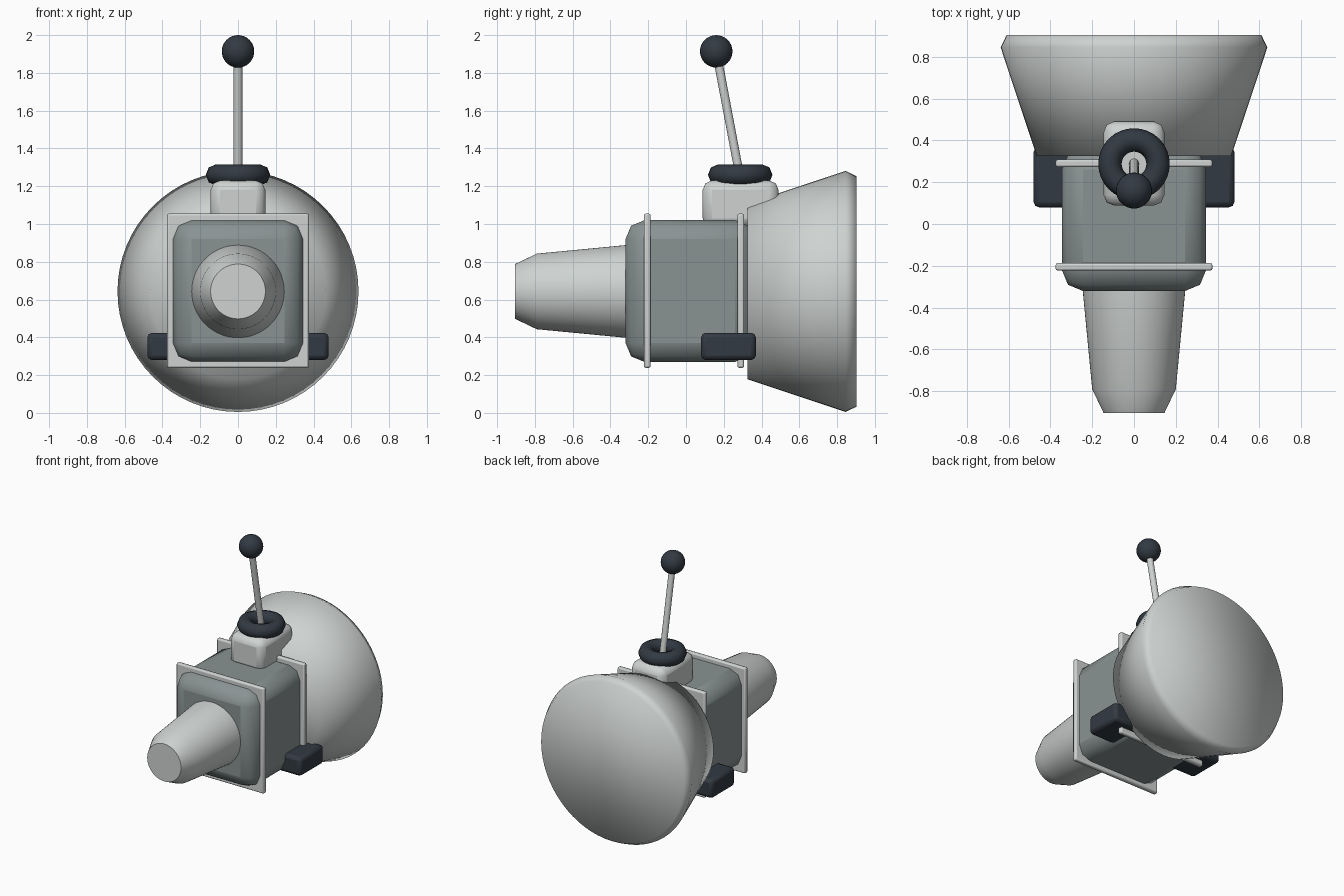
import bpy, math
from mathutils import Vector

if "Cube" in bpy.data.objects:
    bpy.data.objects.remove(bpy.data.objects["Cube"])


def material(name, rgb):
    m = bpy.data.materials.new(name)
    m.diffuse_color = (*rgb, 1)
    m.use_nodes = True
    m.node_tree.nodes["Principled BSDF"].inputs["Base Color"].default_value = m.diffuse_color
    return m


LIGHT = material("light_grey", (0.62, 0.65, 0.64))
BODY = material("mid_grey", (0.25, 0.29, 0.29))
DARK = material("dark_slate", (0.032, 0.042, 0.055))


def finish(name, mat, angle=None):
    ob = bpy.context.object
    ob.name = name
    ob.data.materials.append(mat)
    if angle is None:
        bpy.ops.object.shade_smooth()
    else:
        bpy.ops.object.shade_smooth_by_angle(angle=math.radians(angle))
    return ob


def box(name, mat, lo, hi, bevel, segments=2):
    lo, hi = Vector(lo), Vector(hi)
    bpy.ops.mesh.primitive_cube_add(size=1, location=(lo + hi) / 2)
    bpy.context.object.scale = hi - lo
    bpy.ops.object.transform_apply(location=False, rotation=False, scale=True)
    ob = finish(name, mat, 50)
    mod = ob.modifiers.new("rounded_edges", 'BEVEL')
    mod.width, mod.segments = bevel, segments
    return ob


def lathe(name, mat, profile, z, angle, n=64):
    """Closed solid turned about a front-to-back axis; profile is (y, radius)."""
    verts = [(r * math.cos(2 * math.pi * i / n), y, z + r * math.sin(2 * math.pi * i / n))
             for y, r in profile for i in range(n)]
    faces = [(k * n + i, (k + 1) * n + i, (k + 1) * n + (i + 1) % n, k * n + (i + 1) % n)
             for k in range(len(profile) - 1) for i in range(n)]
    last = (len(profile) - 1) * n
    faces += [tuple(range(n)), tuple(reversed(range(last, last + n)))]
    me = bpy.data.meshes.new(name)
    me.from_pydata(verts, [], faces)
    me.update()
    ob = bpy.data.objects.new(name, me)
    bpy.context.collection.objects.link(ob)
    bpy.ops.object.select_all(action='DESELECT')
    bpy.context.view_layer.objects.active = ob
    ob.select_set(True)
    return finish(name, mat, angle)


AXIS_Z = 0.643

# Main housing with a flange plate at each end
box("housing", BODY, (-0.345, -0.32, 0.27), (0.345, 0.36, 1.02), 0.1)
for name, y in (("front_flange", -0.205), ("rear_flange", 0.29)):
    box(name, LIGHT, (-0.375, y - 0.018, 0.238), (0.375, y + 0.018, 1.055), 0.01)

# Tapered nose and flared rear bell
lathe("nose", LIGHT, [(-0.905, 0.145), (-0.79, 0.2), (-0.3, 0.247)], AXIS_Z, 60)
lathe("rear_bell", LIGHT, [(0.325, 0.465), (0.845, 0.638), (0.903, 0.61)], AXIS_Z, 80)

# Side feet
for name, s in (("left_foot", -1), ("right_foot", 1)):
    xs = sorted((s * 0.24, s * 0.48))
    box(name, DARK, (xs[0], 0.08, 0.28), (xs[1], 0.37, 0.424), 0.025)

# Lever mount, collar, rod and knob
box("lever_mount", LIGHT, (-0.145, 0.088, 0.98), (0.145, 0.49, 1.23), 0.05)
bpy.ops.mesh.primitive_torus_add(location=(0, 0.287, 1.26), major_radius=0.115,
                                 minor_radius=0.056, major_segments=32, minor_segments=8)
finish("lever_collar", DARK)

base, top = Vector((0, 0.293, 1.21)), Vector((0, 0.16, 1.914))
bpy.ops.mesh.primitive_cylinder_add(vertices=16, radius=0.023, depth=(top - base).length,
                                    location=(base + top) / 2)
bpy.context.object.rotation_euler = (top - base).to_track_quat('Z', 'Y').to_euler()
finish("lever_rod", LIGHT, 40)
bpy.ops.mesh.primitive_uv_sphere_add(segments=32, ring_count=16, radius=0.086, location=top)
finish("lever_knob", DARK)
